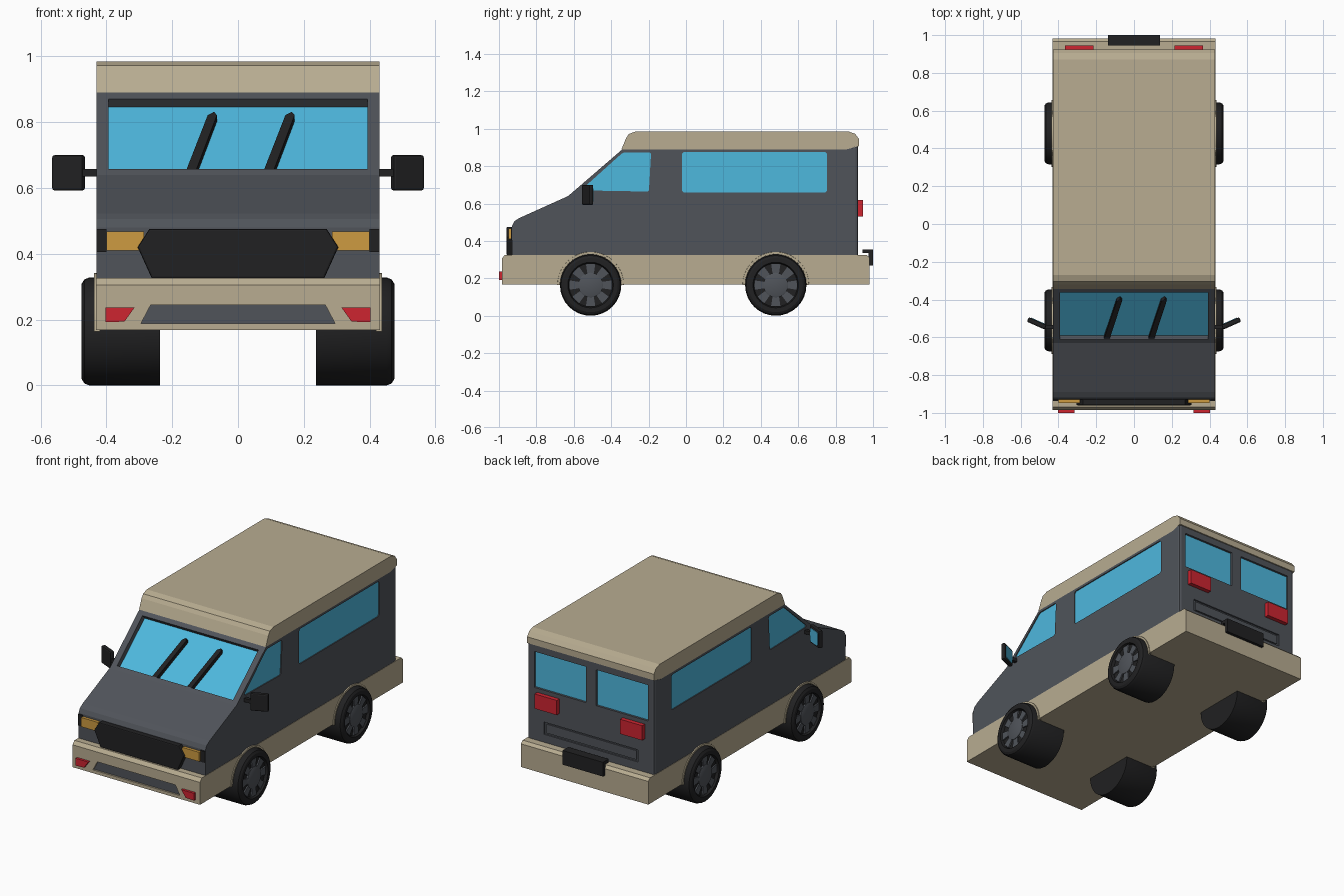
import bpy, bmesh, math
from mathutils import Matrix, Vector

if "Cube" in bpy.data.objects:
    bpy.data.objects.remove(bpy.data.objects["Cube"])


def material(name, r, g, b):
    m = bpy.data.materials.new(name)
    m.diffuse_color = (r, g, b, 1)
    m.use_nodes = True
    m.node_tree.nodes["Principled BSDF"].inputs["Base Color"].default_value = m.diffuse_color
    return m


BODY = material("slate grey", 0.080, 0.088, 0.102)
BEIGE = material("beige", 0.479, 0.413, 0.283)
BLACK = material("black", 0.015, 0.015, 0.016)
GLASS = material("blue glass", 0.076, 0.479, 0.730)
RED = material("red", 0.610, 0.018, 0.030)
AMBER = material("amber", 0.610, 0.328, 0.053)

# drawing planes: (u, v) are outline coordinates, w is the extrusion direction
SIDE = Matrix(((0, 0, 1, 0), (1, 0, 0, 0), (0, 1, 0, 0), (0, 0, 0, 1)))
FRONT = Matrix(((1, 0, 0, 0), (0, 0, 1, 0), (0, 1, 0, 0), (0, 0, 0, 1)))
slope = Vector((0, 0.29, 0.25)).normalized()
SCREEN = Matrix(((1, 0, 0, 0), (0, slope.y, -slope.z, -0.63),
                 (0, slope.z, slope.y, 0.64), (0, 0, 0, 1)))


def finish(name, bm, mat, smooth=False):
    bmesh.ops.recalc_face_normals(bm, faces=bm.faces)
    me = bpy.data.meshes.new(name)
    bm.to_mesh(me)
    bm.free()
    me.materials.append(mat)
    ob = bpy.data.objects.new(name, me)
    bpy.context.collection.objects.link(ob)
    if smooth:
        bpy.ops.object.select_all(action='DESELECT')
        ob.select_set(True)
        bpy.context.view_layer.objects.active = ob
        bpy.ops.object.shade_smooth_by_angle(angle=math.radians(30))
    return ob


def prism(name, pts, lo, hi, mat, plane, bevel=0.0, pick=None):
    bm = bmesh.new()
    a = [bm.verts.new(plane @ Vector((u, v, lo))) for u, v in pts]
    b = [bm.verts.new(plane @ Vector((u, v, hi))) for u, v in pts]
    n = len(pts)
    bm.faces.new(a)
    bm.faces.new(b)
    for i in range(n):
        bm.faces.new((a[i], a[(i + 1) % n], b[(i + 1) % n], b[i]))
    bmesh.ops.recalc_face_normals(bm, faces=bm.faces)
    if bevel:
        edges = [e for e in bm.edges if pick is None or pick(e)]
        bmesh.ops.bevel(bm, geom=edges, offset=bevel, segments=2, profile=0.5, affect='EDGES')
    return finish(name, bm, mat)


def rect(u0, v0, u1, v1, c=0.0):
    if not c:
        return [(u0, v0), (u1, v0), (u1, v1), (u0, v1)]
    return [(u0 + c, v0), (u1 - c, v0), (u1, v0 + c), (u1, v1 - c),
            (u1 - c, v1), (u0 + c, v1), (u0, v1 - c), (u0, v0 + c)]


def recess(target, pts, surface, out, depth, plane, name=None, mat=None):
    """Sink an outline into the target and optionally lay a plate on its floor."""
    floor = surface - out * depth
    cutter = prism("cutter", pts, floor, surface + out * 0.05, BODY, plane)
    mod = target.modifiers.new("recess", 'BOOLEAN')
    mod.operation, mod.solver, mod.object = 'DIFFERENCE', 'EXACT', cutter
    dg = bpy.context.evaluated_depsgraph_get()
    me = bpy.data.meshes.new_from_object(target.evaluated_get(dg))
    target.modifiers.clear()
    target.data = me
    bpy.data.objects.remove(cutter)
    if name:
        prism(name, pts, floor - out * 0.004, floor + out * 0.002, mat, plane)


def lathe(name, profile, sx, y, z, mat, n=32, sweep=2 * math.pi):
    """Turn (x, radius) points around a sideways axle."""
    bm = bmesh.new()
    full = sweep > 6
    rings = []
    for i in range(n if full else n + 1):
        t = sweep * i / n
        rings.append([bm.verts.new((sx * x, y + r * math.cos(t), z + r * math.sin(t)))
                      for x, r in profile])
    for i in range(n):
        p, q = rings[i], rings[(i + 1) % len(rings)]
        for k in range(len(profile) - 1):
            bm.faces.new((p[k], q[k], q[k + 1], p[k + 1]))
    bmesh.ops.remove_doubles(bm, verts=bm.verts, dist=1e-5)
    return finish(name, bm, mat, True)


# main body shell with softened rear corners
body = prism("body", [(-0.93, 0.31), (-0.93, 0.48), (-0.918, 0.505), (-0.89, 0.523),
                      (-0.63, 0.64), (-0.34, 0.89), (0.86, 0.89), (0.92, 0.905), (0.92, 0.31)],
             -0.43, 0.43, BODY, SIDE, 0.015,
             lambda e: all(abs(v.co.y - 0.92) < 1e-4 for v in e.verts)
             and abs(e.verts[0].co.x - e.verts[1].co.x) < 1e-4)

# roof cap with rear lip
prism("roof", [(-0.345, 0.89), (-0.32, 0.95), (-0.305, 0.972), (-0.27, 0.985), (0.87, 0.985),
               (0.905, 0.972), (0.925, 0.945), (0.925, 0.907), (0.86, 0.89)],
      -0.43, 0.43, BEIGE, SIDE)

# lower skirt and bumpers
skirt = prism("skirt", [(-0.985, 0.168), (-0.985, 0.305), (-0.968, 0.326), (0.965, 0.326),
                        (0.982, 0.31), (0.982, 0.168)], -0.432, 0.432, BEIGE, SIDE)
recess(skirt, [(-0.295, 0.188), (0.295, 0.188), (0.265, 0.245), (-0.265, 0.245)],
       -0.985, -1, 0.012, FRONT, "bumper_intake", BODY)

# windscreen and wipers
recess(body, rect(-0.393, 0.026, 0.393, 0.352), 0, 1, 0.033, SCREEN, "windscreen", GLASS)
for i, x in enumerate((-0.158, 0.078)):
    prism(f"wiper_{i}", [(x, 0.026), (x + 0.03, 0.026), (x + 0.094, 0.285),
                         (x + 0.085, 0.30), (x + 0.066, 0.285)],
          -0.034, -0.006, BLACK, SCREEN)

for sx, s in ((1, "right"), (-1, "left")):
    # side and rear windows
    recess(body, [(-0.545, 0.67), (-0.205, 0.664), (-0.198, 0.672), (-0.187, 0.865),
                  (-0.195, 0.874), (-0.33, 0.874), (-0.345, 0.866), (-0.55, 0.682)],
           sx * 0.43, sx, 0.008, SIDE, "front_window_" + s, GLASS)
    recess(body, rect(-0.022, 0.66, 0.755, 0.875, 0.01),
           sx * 0.43, sx, 0.008, SIDE, "long_window_" + s, GLASS)
    recess(body, rect(*sorted((sx * 0.035, sx * 0.385))[:1], 0.645,
                      max(sx * 0.035, sx * 0.385), 0.865),
           0.92, 1, 0.015, FRONT, "rear_window_" + s, GLASS)

    # lamps
    prism("tail_lamp_" + s, rect(sx * 0.215, 0.53, sx * 0.365, 0.62), 0.91, 0.946, RED, FRONT)
    prism("headlamp_" + s, [(sx * 0.285, 0.41), (sx * 0.40, 0.41), (sx * 0.40, 0.467),
                            (sx * 0.285, 0.467)], -0.948, -0.92, AMBER, FRONT)
    prism("headlamp_edge_" + s, rect(sx * 0.40, 0.405, sx * 0.43, 0.475),
          -0.936, -0.927, BLACK, FRONT)
    prism("fog_lamp_" + s, [(sx * 0.345, 0.194), (sx * 0.402, 0.192), (sx * 0.402, 0.236),
                            (sx * 0.315, 0.236)], -1.0, -0.975, RED, FRONT)

    # wing mirror, angled, with glass on the rear side
    turn = Matrix.Translation((sx * 0.515, -0.526, 0)) @ Matrix.Rotation(sx * 0.42, 4, 'Z')
    prism("mirror_" + s, rect(-0.052, 0.592, 0.052, 0.70), -0.013, 0.013,
          BLACK, turn @ FRONT, 0.008)
    prism("mirror_glass_" + s, rect(-0.04, 0.605, 0.04, 0.687, 0.008), 0.012, 0.016,
          GLASS, turn @ FRONT)
    prism("mirror_arm_" + s, rect(-0.555, 0.635, -0.535, 0.657),
          sx * 0.42, sx * 0.48, BLACK, SIDE)

    # wheels
    for y, f in ((-0.51, "front"), (0.48, "rear")):
        tag = f"{f}_{s}"
        lathe("tyre_" + tag, [(0.237, 0), (0.237, 0.164), (0.452, 0.164), (0.467, 0.158),
                              (0.475, 0.145), (0.475, 0.122), (0.458, 0.116), (0.458, 0)],
              sx, y, 0.164, BLACK)
        lathe("hub_" + tag, [(0.455, 0.066), (0.468, 0.066), (0.471, 0.060), (0.471, 0)],
              sx, y, 0.164, BODY, 24)
        for k in range(8):
            spin = Matrix.Translation((0, y, 0.164)) @ Matrix.Rotation(k * math.pi / 4, 4, 'X')
            prism(f"spoke_{tag}_{k}", [(0.06, -0.017), (0.113, -0.025), (0.113, 0.025),
                                       (0.06, 0.017)],
                  sx * 0.455, sx * 0.466, BODY, spin @ SIDE)
        # arch lip
        lathe("arch_" + tag, [(0.42, 0.165), (0.437, 0.166), (0.437, 0.177), (0.42, 0.179)],
              sx, y, 0.164, BEIGE, 20, math.pi)

# grille
prism("grille", [(-0.262, 0.325), (0.262, 0.325), (0.305, 0.42), (0.27, 0.475),
                 (-0.27, 0.475), (-0.305, 0.42)], -0.96, -0.92, BLACK, FRONT, 0.006,
      lambda e: all(v.co.y < -0.95 for v in e.verts))

# tailgate panel and rear plate holder
recess(body, rect(-0.32, 0.375, 0.32, 0.45), 0.92, 1, 0.01, FRONT)
prism("tailgate_panel", rect(-0.305, 0.385, 0.305, 0.44), 0.905, 0.917, BODY, FRONT)
prism("rear_plate_holder", [(0.945, 0.335), (0.945, 0.355), (1.0, 0.355), (1.0, 0.268),
                            (0.975, 0.268), (0.975, 0.335)], -0.137, 0.137, BLACK, SIDE)
